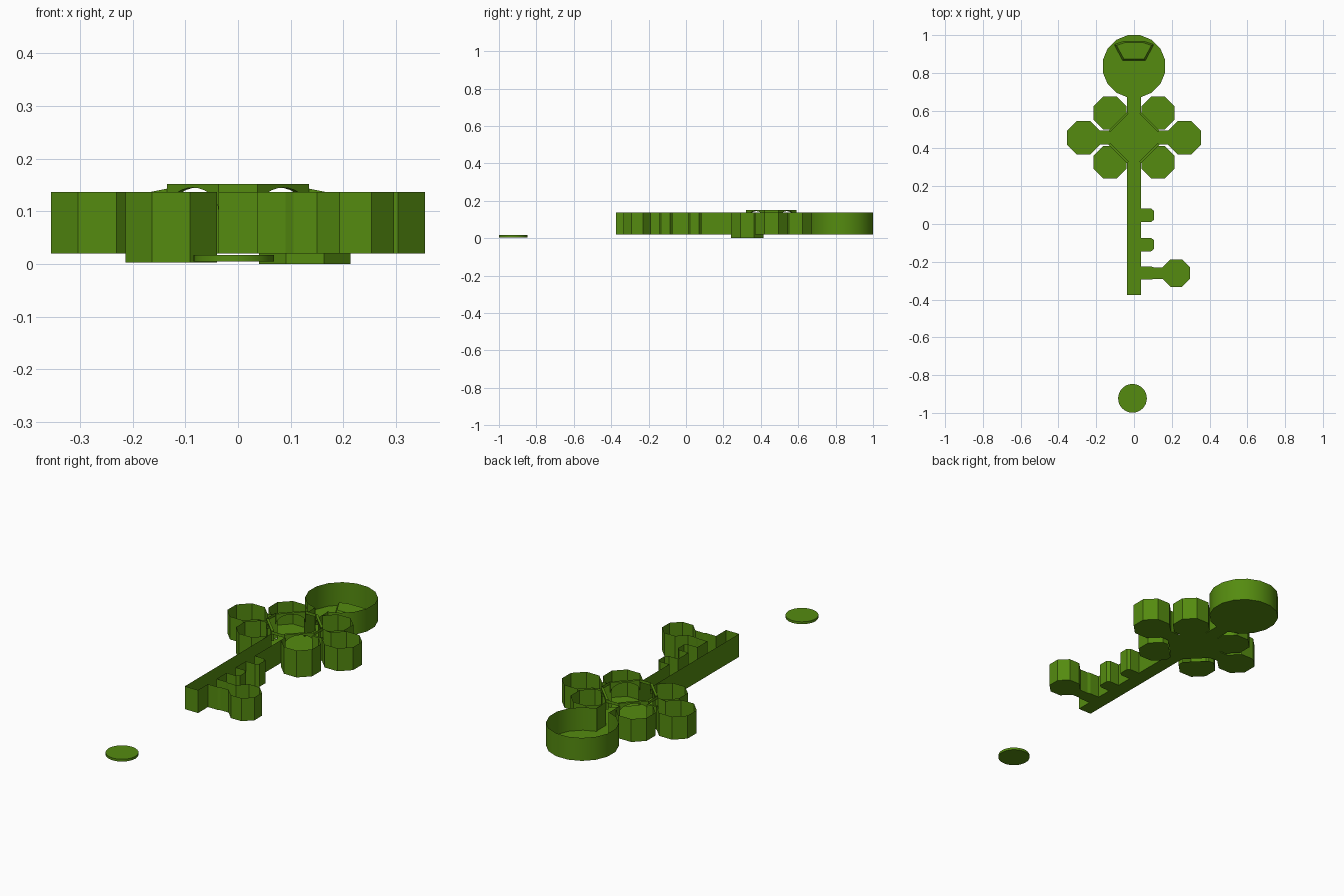
import bpy, bmesh, math

if "Cube" in bpy.data.objects:
    bpy.data.objects.remove(bpy.data.objects["Cube"])

green = bpy.data.materials.new("green")
green.diffuse_color = (0.09, 0.26, 0.005, 1)
green.use_nodes = True
green.node_tree.nodes["Principled BSDF"].inputs["Base Color"].default_value = green.diffuse_color

LOW, TOP, HIGH = 0.02, 0.137, 0.152
CY = 0.457      # hub centre
W = 0.037       # corridor half width


def finish(name, bm, smooth=False):
    bmesh.ops.remove_doubles(bm, verts=bm.verts, dist=1e-5)
    me = bpy.data.meshes.new(name)
    bm.to_mesh(me)
    bm.free()
    me.materials.append(green)
    ob = bpy.data.objects.new(name, me)
    bpy.context.collection.objects.link(ob)
    if smooth:
        bpy.context.view_layer.objects.active = ob
        ob.select_set(True)
        bpy.ops.object.shade_smooth_by_angle(angle=math.radians(30))
        ob.select_set(False)
    return ob


def room(name, pts, openings=(), z0=LOW, z1=TOP, floor=True, smooth=False):
    """Roofless room: floor plus a thin wall on every edge that is not a doorway."""
    bm = bmesh.new()
    n = len(pts)
    lo = [bm.verts.new((x, y, z0)) for x, y in pts]
    hi = [bm.verts.new((x, y, z1)) for x, y in pts]
    if floor:
        bm.faces.new(lo)
    for i in range(n):
        if i not in openings:
            j = (i + 1) % n
            bm.faces.new((lo[i], hi[i], hi[j], lo[j]))
    for v in [v for v in bm.verts if not v.link_faces]:
        bm.verts.remove(v)
    return finish(name, bm, smooth)


def ngon(cx, cy, apothem, n=8, start=0.0):
    """Regular polygon whose edge 0 faces the direction 'start'."""
    r = apothem / math.cos(math.pi / n)
    return [(cx + r * math.cos(start + math.tau * (i - 0.5) / n),
             cy + r * math.sin(start + math.tau * (i - 0.5) / n)) for i in range(n)]


# shaft corridor with its teeth
shaft = [(W, 0.322), (-W, 0.322), (-W, -0.375), (W, -0.375),
         (W, -0.295), (0.09, -0.295), (0.105, -0.29), (0.15, -0.29),
         (0.15, -0.23), (0.105, -0.23), (0.09, -0.225), (W, -0.225)]
for y in (-0.145, 0.01):
    shaft += [(W, y), (0.09, y), (0.105, y + 0.012),
              (0.105, y + 0.06), (0.09, y + 0.072), (W, y + 0.072)]
room("shaft_corridor", shaft, (0, 7))
room("tooth_room", ngon(0.223, -0.26, 0.073, start=math.pi), (0,))

# round room at the head and its corridor
room("round_room", ngon(0, 0.835, 0.165, 16, -math.pi / 2), (0,), smooth=True)
room("head_corridor", [(W, 0.592), (W, 0.672), (-W, 0.672), (-W, 0.592)], (1, 3))

# raised dais in the round room
bm = bmesh.new()
outline = [(-0.06, 0.865), (0.06, 0.865), (0.105, 0.95), (0.055, 0.967),
           (-0.055, 0.967), (-0.105, 0.95)]
lo = [bm.verts.new((x, y, LOW)) for x, y in outline]
hi = [bm.verts.new((x * 0.88, 0.92 + (y - 0.92) * 0.86, 0.045)) for x, y in outline]
bm.faces.new(hi)
for i in range(6):
    j = (i + 1) % 6
    bm.faces.new((lo[i], lo[j], hi[j], hi[i]))
finish("dais", bm)

# central hub floor and the lintels over its four corridors
R = 0.135
hub = [(R, CY - W), (R, CY + W), (W, CY + R), (-W, CY + R),
       (-R, CY + W), (-R, CY - W), (-W, CY - R), (W, CY - R)]
room("hub_floor", hub, range(8))
room("hub_lintels", hub, (1, 3, 5, 7), TOP, HIGH, floor=False)

# arched openings on the diagonal sides of the hub
N = 14
for k in (1, 3, 5, 7):
    (ax, ay), (bx, by) = hub[k], hub[(k + 1) % 8]
    bm = bmesh.new()
    cols = []
    for i in range(N + 1):
        t = (1 - math.cos(math.pi * i / N)) / 2
        z = 0.1 + 0.045 * math.sqrt(max(0, 1 - (2 * t - 1) ** 2))
        x, y = ax + (bx - ax) * t, ay + (by - ay) * t
        cols.append((bm.verts.new((x, y, z)), bm.verts.new((x, y, HIGH))))
    for a, b in zip(cols, cols[1:]):
        bm.faces.new((a[0], b[0], b[1], a[1]))
    arch = finish("hub_arch", bm)
    arch.modifiers.new("thickness", 'SOLIDIFY').thickness = 0.012

# side rooms and corridors, with small sloped wall caps
for s in (-1, 1):
    room("side_room", ngon(s * 0.267, CY, 0.088, start=0 if s < 0 else math.pi), (0,))
    room("side_corridor", [(s * R, CY - W), (s * 0.179, CY - W),
                           (s * 0.179, CY + W), (s * R, CY + W)], (1, 3))
    bm = bmesh.new()
    for y in (CY - W, CY + W):
        bm.faces.new([bm.verts.new(p) for p in
                      ((s * R, y, TOP), (s * 0.165, y, TOP), (s * R, y, 0.143))])
    finish("corridor_cap", bm)

# diagonal rooms, cut back where they meet the hub; the front pair is sunken
for sx, sy, z0 in ((1, 1, LOW), (-1, 1, LOW), (-1, -1, 0.003), (1, -1, 0.0)):
    p = ngon(sx * 0.127, CY + sy * 0.13, 0.087, start=math.atan2(-sy, -sx))
    for a, b in ((0, 7), (1, 2)):
        dx, dy = p[b][0] - p[a][0], p[b][1] - p[a][1]
        f = 0.037 / math.hypot(dx, dy)
        p[a] = (p[a][0] + dx * f, p[a][1] + dy * f)
    room("diagonal_room", p, (0,), z0)

# separate round platform
bm = bmesh.new()
bmesh.ops.create_cone(bm, cap_ends=True, segments=32, radius1=0.076, radius2=0.076, depth=0.012)
bmesh.ops.translate(bm, verts=bm.verts, vec=(-0.008, -0.923, 0.011))
finish("round_platform", bm, smooth=True)
